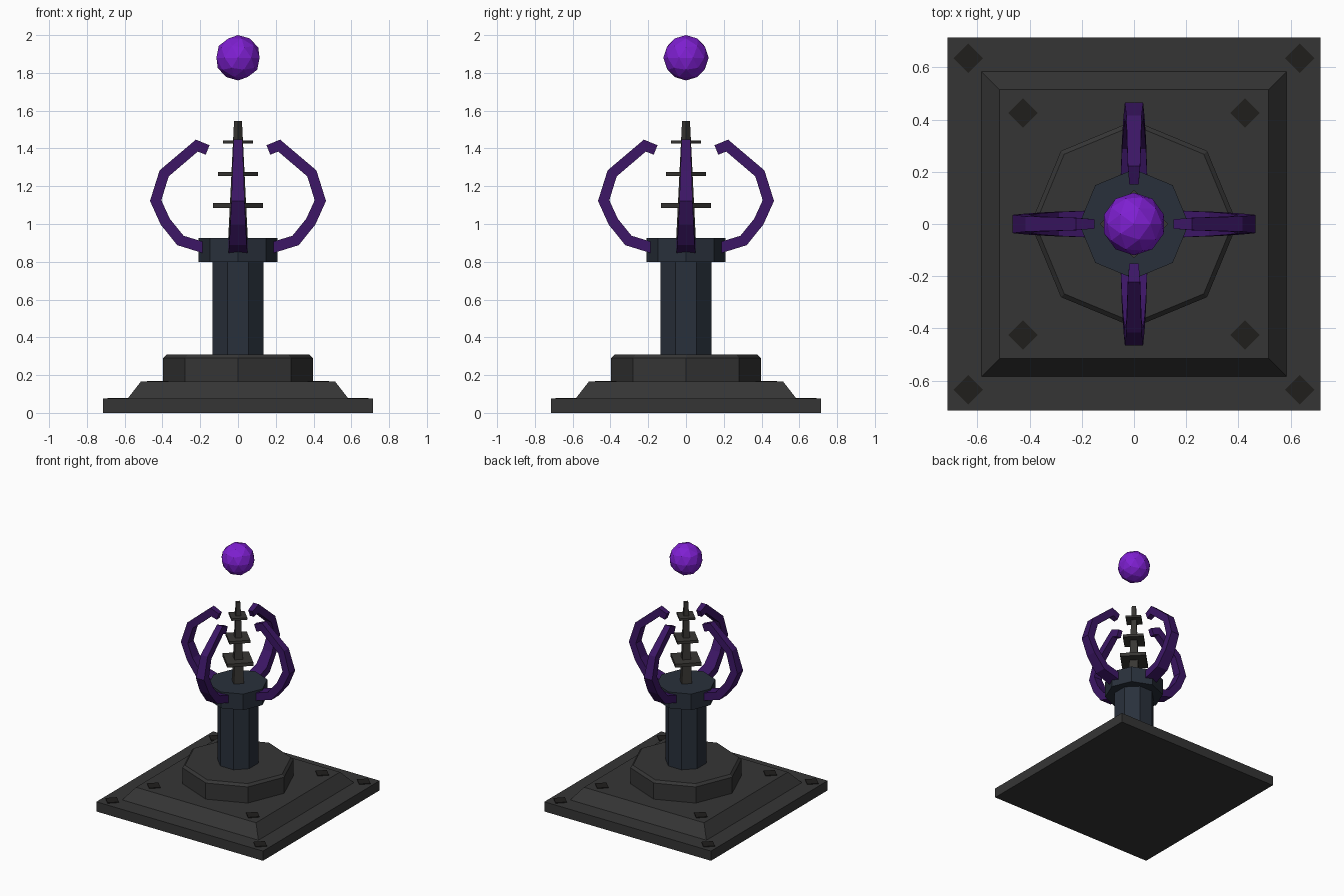
import bpy, bmesh
from math import cos, sin, pi, radians, sqrt
from mathutils import Vector

if "Cube" in bpy.data.objects:
    bpy.data.objects.remove(bpy.data.objects["Cube"])


def material(name, r, g, b):
    m = bpy.data.materials.new(name)
    m.diffuse_color = (r, g, b, 1)
    m.use_nodes = True
    m.node_tree.nodes["Principled BSDF"].inputs["Base Color"].default_value = m.diffuse_color
    return m


STONE = material("dark_stone", 0.036, 0.036, 0.036)
STUD = material("black_stud", 0.014, 0.013, 0.012)
SLATE = material("blue_slate", 0.022, 0.03, 0.044)
IRON = material("spire_iron", 0.04, 0.038, 0.034)
PURPLE = material("claw_purple", 0.045, 0.008, 0.13)
GLOW = material("orb_violet", 0.21, 0.014, 0.64)


def loft(name, rings, mat):
    """Skin a list of equal-length point rings and cap both ends."""
    bm = bmesh.new()
    loops = [[bm.verts.new(p) for p in ring] for ring in rings]
    n = len(loops[0])
    for a, b in zip(loops, loops[1:]):
        for i in range(n):
            j = (i + 1) % n
            bm.faces.new((a[i], a[j], b[j], b[i]))
    bm.faces.new(loops[0][::-1])
    bm.faces.new(loops[-1])
    bmesh.ops.recalc_face_normals(bm, faces=bm.faces)
    mesh = bpy.data.meshes.new(name)
    bm.to_mesh(mesh)
    bm.free()
    mesh.materials.append(mat)
    ob = bpy.data.objects.new(name, mesh)
    bpy.context.collection.objects.link(ob)
    return ob


def prism(name, sides, profile, mat, turn=0.0, at=(0, 0)):
    """Stack of regular polygons; profile is (radius, z) pairs."""
    rings = [[(at[0] + r * cos(turn + 2 * pi * i / sides),
               at[1] + r * sin(turn + 2 * pi * i / sides), z)
              for i in range(sides)] for r, z in profile]
    return loft(name, rings, mat)


# Stepped base
R2 = sqrt(2)
prism("base_slab", 4, [(0.715 * R2, 0), (0.715 * R2, 0.075)], STONE, pi / 4)
prism("base_step", 4, [(0.585 * R2, 0.075), (0.515 * R2, 0.165)], STONE, pi / 4)
prism("base_octagon", 8, [(0.396, 0.165), (0.396, 0.29), (0.378, 0.308)], STONE)

# Diamond studs on both square steps
for label, d, z in (("outer", 0.635, 0.075), ("inner", 0.425, 0.165)):
    for sx in (-1, 1):
        for sy in (-1, 1):
            prism(label + "_stud", 4, [(0.057, z - 0.01), (0.057, z + 0.005)],
                  STUD, 0, (sx * d, sy * d))

# Column and its cap
prism("column", 8, [(0.147, 0.3), (0.147, 0.81)], SLATE, pi / 8)
prism("column_cap", 8, [(0.21, 0.8), (0.21, 0.925)], SLATE)

# Central spire with three diamond plates
prism("spire", 4, [(0.052, 0.92), (0.021, 1.545)], IRON)
for r, z in ((0.132, 1.097), (0.106, 1.265), (0.08, 1.435)):
    h = 0.1 * r
    prism("spire_plate", 4, [(r, z - h), (r, z + h)], IRON)

# Four curved claws: mitred rectangular sweep, tapering to the tip
PATH = [(0.15, 0.865), (0.305, 0.913), (0.385, 1.012), (0.436, 1.124),
        (0.391, 1.268), (0.218, 1.415), (0.161, 1.392)]
pts = [Vector(p) for p in PATH]
rings = []
for i, p in enumerate(pts):
    d_in = (p - pts[max(i - 1, 0)]) if i else (pts[1] - p)
    d_out = (pts[i + 1] - p) if i < len(pts) - 1 else d_in
    d_in, d_out = d_in.normalized(), d_out.normalized()
    t = (d_in + d_out).normalized()
    nrm = Vector((t.y, -t.x))
    f = i / (len(pts) - 1)
    half = (0.029 - 0.002 * f) / max(t.dot(d_in), 0.8)
    w = 0.052 - 0.034 * f
    rings.append([(p.x + s * half * nrm.x, q * w, p.y + s * half * nrm.y)
                  for s, q in ((1, -1), (1, 1), (-1, 1), (-1, -1))])
for k, side in enumerate(("right", "back", "left", "front")):
    loft(side + "_claw", rings, PURPLE).rotation_euler.z = radians(90 * k)

# Floating orb
bpy.ops.mesh.primitive_ico_sphere_add(subdivisions=2, radius=0.12, location=(0, 0, 1.88))
orb = bpy.context.object
orb.name = "floating_orb"
orb.data.materials.append(GLOW)
